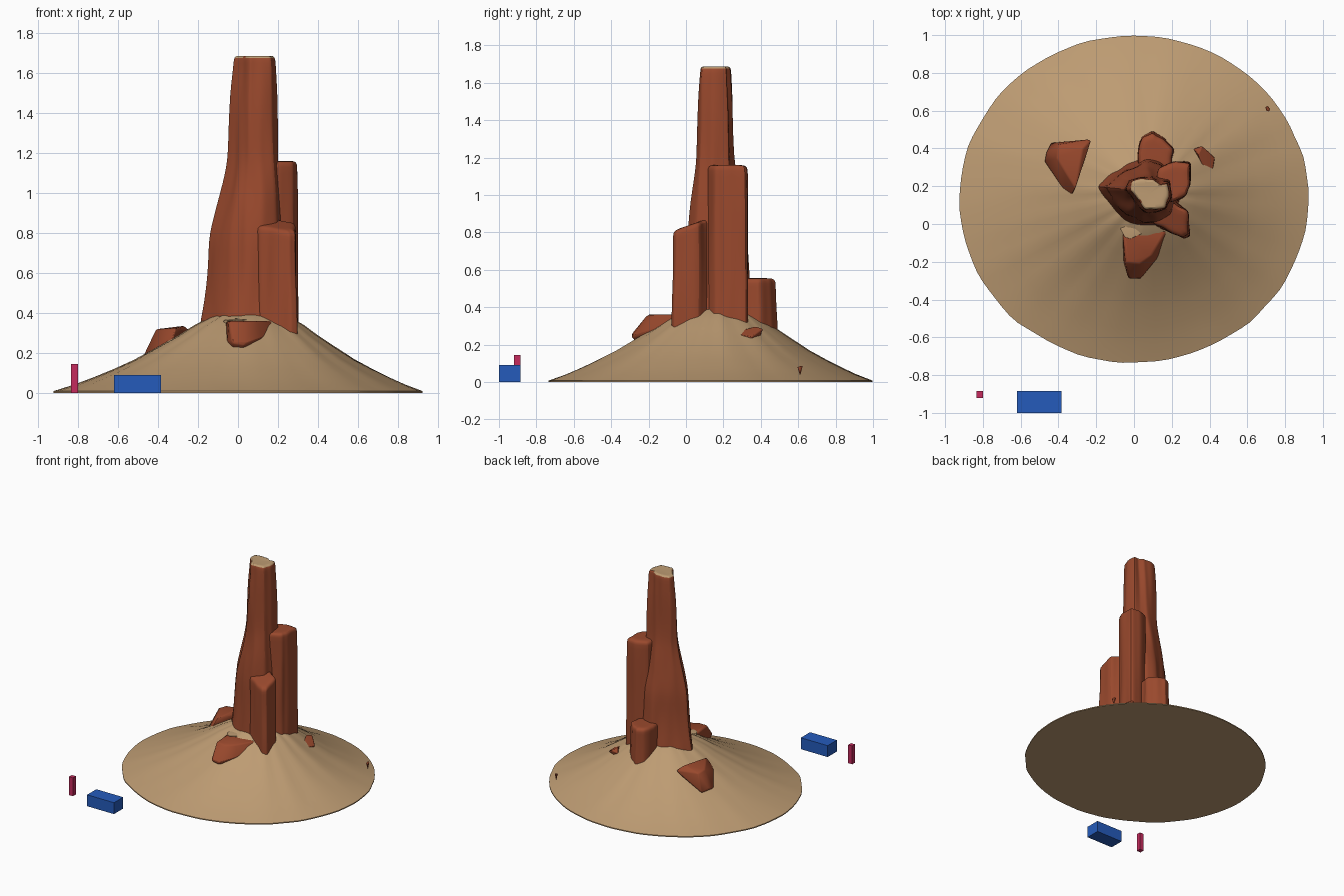
import bpy, bmesh, math
from mathutils import Vector, noise

cube = bpy.data.objects.get("Cube")
if cube:
    bpy.data.objects.remove(cube, do_unlink=True)


def material(name, rgb):
    m = bpy.data.materials.new(name)
    m.use_nodes = True
    m.diffuse_color = (*rgb, 1)
    m.node_tree.nodes["Principled BSDF"].inputs["Base Color"].default_value = (*rgb, 1)
    return m


SAND = material("sand", (0.51, 0.33, 0.17))
ROCK = material("red_rock", (0.32, 0.066, 0.026))
BLUE = material("blue_paint", (0.018, 0.105, 0.50))
PINK = material("crimson_paint", (0.56, 0.023, 0.11))


def finish(bm, name, mats, smooth_angle=None, subdiv=0):
    bmesh.ops.recalc_face_normals(bm, faces=bm.faces)
    mesh = bpy.data.meshes.new(name)
    bm.to_mesh(mesh)
    bm.free()
    for m in mats:
        mesh.materials.append(m)
    ob = bpy.data.objects.new(name, mesh)
    bpy.context.collection.objects.link(ob)
    if subdiv:
        mod = ob.modifiers.new("Subdivision", 'SUBSURF')
        mod.levels = mod.render_levels = subdiv
    if smooth_angle:
        bpy.ops.object.select_all(action='DESELECT')
        ob.select_set(True)
        bpy.context.view_layer.objects.active = ob
        bpy.ops.object.shade_smooth_by_angle(angle=math.radians(smooth_angle))
    return ob


def bridge(bm, a, b):
    n = len(a)
    for i in range(n):
        j = (i + 1) % n
        bm.faces.new((a[i], a[j], b[j], b[i]))


# Sand mound: rings running from an off-centre peak out to an uneven rim
def sand_mound():
    peak = Vector((0.08, 0.17))
    profile = [(0.08, 0.42), (0.18, 0.395), (0.25, 0.36), (0.3, 0.335), (0.38, 0.285), (0.48, 0.23),
               (0.6, 0.165), (0.7, 0.12), (0.8, 0.078), (0.9, 0.04), (1, 0.008), (1, 0)]
    bm = bmesh.new()
    rings = []
    for t, z in profile:
        ring = []
        for i in range(96):
            a = math.tau * i / 96
            d = Vector((math.cos(a), math.sin(a)))
            wob = 1 + 0.012 * noise.noise(Vector((d.x * 5, d.y * 5, 3)))
            rim = Vector((0.925 * d.x * wob, 0.132 + 0.865 * d.y * wob))
            p = peak.lerp(rim, t)
            gully = 0.03 * t * (1 - t) * noise.noise(Vector((d.x * 6, d.y * 6, t)))
            ring.append(bm.verts.new((p.x, p.y, z + gully)))
        if rings:
            bridge(bm, rings[-1], ring)
        rings.append(ring)
    bm.faces.new(rings[0])
    bm.faces.new(rings[-1])
    finish(bm, "sand_mound", [SAND], 40)


def shrink(points, k):
    c = sum((Vector(p) for p in points), Vector((0, 0))) / len(points)
    return [c.lerp(Vector(p), k) for p in points]


# Rock column: blends a low outline into a high one, with fluted walls
def column(name, low, high, levels, tilt=0, capped=False):
    per_edge = 4
    bm = bmesh.new()
    rings = []
    for z, f, k in levels:
        outline = shrink([Vector(h).lerp(Vector(l), f) for l, h in zip(low, high)], k)
        centre = sum(outline, Vector((0, 0))) / len(outline)
        ring = []
        for i, p in enumerate(outline):
            q = outline[(i + 1) % len(outline)]
            for s in range(per_edge):
                v = p.lerp(q, s / per_edge)
                out = (v - centre).normalized()
                flute = noise.noise(Vector((v.x * 16, v.y * 16, z * 2.5)))
                v = v + out * (0.004 + 0.013 * flute)
                ring.append(bm.verts.new((v.x, v.y, z + tilt * (1 - f) * (v.y - centre.y))))
        if rings:
            bridge(bm, rings[-1], ring)
        rings.append(ring)
    bm.faces.new(rings[0])
    bm.faces.new(rings[-1])
    bm.normal_update()
    if capped:
        for face in bm.faces:
            if face.calc_center_median().z > 1.66 and abs(face.normal.z) > 0.6:
                face.material_index = 1
    finish(bm, name, [ROCK, SAND], 50, 1)


# Convex boulder, rounded a little along its edges
def boulder(name, points, mat=ROCK, round_by=0.012):
    bm = bmesh.new()
    for p in points:
        bm.verts.new(p)
    result = bmesh.ops.convex_hull(bm, input=bm.verts)
    loose = [v for v in bm.verts if not v.link_faces]
    bmesh.ops.delete(bm, geom=loose, context='VERTS')
    ob = finish(bm, name, [mat], 60)
    bev = ob.modifiers.new("Bevel", 'BEVEL')
    bev.width = round_by
    bev.segments = 2


def block(name, low, high, mat):
    bm = bmesh.new()
    bmesh.ops.create_cube(bm, size=1)
    low, high = Vector(low), Vector(high)
    for v in bm.verts:
        v.co = (low + high) / 2 + v.co * (high - low)
    finish(bm, name, [mat])


sand_mound()

# Central spire
spire_low = [(-.2, .2), (-.13, .1), (-.07, .02), (.02, -.01), (.12, -.01), (.22, .04),
             (.24, .15), (.22, .28), (.14, .36), (.04, .36), (-.03, .32), (-.12, .27)]
spire_high = [(-.02, .18), (.01, .15), (.03, .12), (.06, .08), (.11, .075), (.165, .085),
              (.185, .14), (.18, .22), (.135, .21), (.1, .235), (.05, .235), (-.01, .225)]
falloff = [(.15, 1), (.3, 1), (.38, .93), (.45, .85), (.6, .74), (.72, .71), (.8, .67), (.9, .54),
           (.97, .44), (1.05, .32), (1.13, .22), (1.2, .16), (1.35, .13), (1.5, .09), (1.6, .02)]
column("central_spire", spire_low, spire_high,
       [(z, f, 1) for z, f in falloff] + [(1.655, 0, 1), (1.68, 0, .97), (1.689, 0, .85), (1.685, 0, .5)],
       capped=True)


# Buttresses leaning on the spire
def buttress(name, outline, top, tilt=0):
    walls = [(.15 + (top - .19) * i / 6, 1 - i / 6, 1) for i in range(7)]
    column(name, outline, shrink(outline, .92), walls + [(top - .015, 0, 1), (top, 0, .85), (top, 0, .5)], tilt)


buttress("tall_side_buttress", [(.1, .12), (.2, .11), (.28, .15), (.295, .2), (.3, .32), (.22, .335), (.12, .3)], 1.16)
buttress("front_buttress", [(.07, .1), (.1, 0), (.16, -.03), (.26, -.075), (.295, -.06), (.285, .07), (.2, .13)], .84, .35)
buttress("rear_buttress", [(.2, .28), (.215, .39), (.16, .455), (.1, .49), (.045, .46), (.01, .36), (.02, .28)], .555)

# Outcrops breaking through the sand
boulder("front_outcrop", [(-.06, -.04, .36), (.175, -.03, .36), (.1, -.16, .36), (-.045, -.2, .36),
                          (.03, -.21, .355), (.035, -.295, .24), (-.03, -.295, .25), (-.055, -.2, .25),
                          (.12, -.19, .27), (.19, -.05, .3), (0, -.1, .1)])
boulder("front_sand_pocket", [(-.09, .01, .3), (-.07, -.03, .365), (.05, 0, .37), (.045, -.05, .366),
                              (-.02, -.08, .364), (-.05, -.07, .363), (.03, .04, .38), (0, -.03, .3)], SAND, .002)
boulder("left_rear_outcrop", [(-.475, .33, .18), (-.465, .38, .19), (-.44, .43, .17), (-.41, .35, .318),
                              (-.40, .42, .31), (-.225, .45, .30), (-.27, .4, .335), (-.31, .19, .325),
                              (-.33, .15, .26), (-.38, .19, .24), (-.3, .3, .1)])
boulder("right_outcrop", [(.315, .40, .27), (.36, .415, .285), (.34, .37, .298), (.43, .35, .24),
                          (.42, .29, .25), (.37, .29, .275), (.4, .38, .262), (.36, .35, .15)], ROCK, .006)
boulder("small_stone", [(.695, .62, .085), (.71, .625, .088), (.72, .61, .085), (.715, .595, .08),
                        (.70, .60, .08), (.71, .61, .03)], ROCK, .002)

# Scale markers standing beside the mound
block("blue_marker_block", (-.62, -1, 0), (-.385, -.885, .09), BLUE)
block("crimson_marker_post", (-.835, -.92, 0), (-.80, -.885, .145), PINK)
